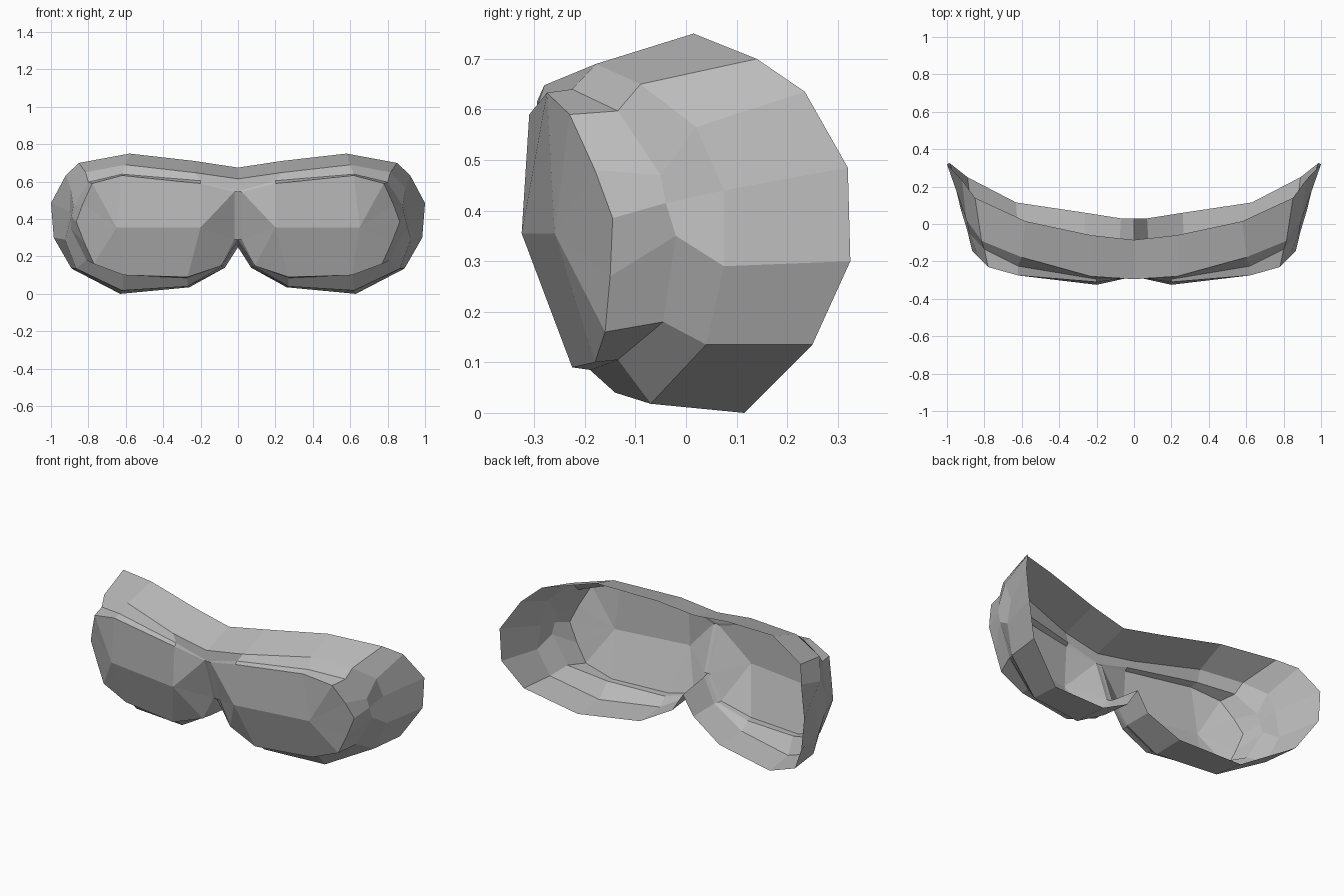
import bpy
import bmesh

# Remove the default cube
cube = bpy.data.objects.get("Cube")
if cube:
    bpy.data.objects.remove(cube, do_unlink=True)

grey = bpy.data.materials.new("plain grey")
grey.use_nodes = True
colour = (.5, .5, .5, 1)
grey.diffuse_color = colour
grey.node_tree.nodes["Principled BSDF"].inputs["Base Color"].default_value = colour

# Half outlines, running from the top centre, round the temple, to the nose
back_rim = [(0, -.085, .675), (.23, -.06, .71), (.58, .015, .75), (.85, .14, .7),
            (.92, .235, .635), (1, .32, .485), (.985, .325, .3), (.89, .25, .135),
            (.63, .115, 0), (.26, .06, .035), (.07, .03, .14), (0, .03, .25)]
frame_edge = [(0, -.295, .615), (.23, -.28, .648), (.6, -.178, .69), (.815, -.09, .65),
              (.895, .02, .565), (.9, .075, .44), (.925, .075, .29), (.865, .04, .135),
              (.62, -.07, .018), (.27, -.14, .04), (.08, -.15, .15), (0, -.17, .28)]
ledge = [(0, -.29, .55), (.2, -.295, .605), (.62, -.225, .64), (.8, -.135, .597),
         (.88, -.05, .47), (.89, -.04, .415), (.895, -.02, .35), (.81, -.045, .18),
         (.61, -.135, .105), (.27, -.19, .085), (.09, -.17, .15), (0, -.2, .29)]
lens_edge = [(.02, -.285, .545), (.2, -.31, .59), (.62, -.275, .633), (.78, -.23, .59),
             (.83, -.18, .48), (.865, -.145, .385), (.82, -.15, .27), (.77, -.16, .16),
             (.61, -.18, .1), (.27, -.225, .09), (.09, -.2, .15), (.02, -.2, .29)]
inner_bulge = (.2, -.325, .355)
outer_bulge = (.65, -.26, .355)


def band(front, back):
    """Faces joining a front outline to the outline behind it."""
    return [(front[i], front[i + 1], back[i + 1], back[i])
            for i in range(len(front) - 1)]


def make_part(name, faces):
    """Build one half from its faces and mirror it across the nose."""
    bm = bmesh.new()
    for corners in faces:
        bm.faces.new([bm.verts.new(c) for c in corners])
    bmesh.ops.remove_doubles(bm, verts=bm.verts, dist=.0005)
    mesh = bpy.data.meshes.new(name)
    bm.to_mesh(mesh)
    bm.free()
    mesh.materials.append(grey)
    part = bpy.data.objects.new(name, mesh)
    bpy.context.collection.objects.link(part)
    mirror = part.modifiers.new("left and right", "MIRROR")
    mirror.use_axis[0] = True
    mirror.use_clip = True
    return part


# Face skirt, open at the back
make_part("face_skirt", band(frame_edge, back_rim))

# Frame front and the small ledge round each lens, with the nose bridge
bridge = (ledge[0], ledge[-1], lens_edge[-1], lens_edge[0])
make_part("frame", band(ledge, frame_edge))
make_part("lens_ledge", band(lens_edge, ledge) + [bridge])

# Faceted lenses: fans round the two bulge points, joined by two broad facets
top, bottom = lens_edge[1:3], lens_edge[8:10]
lens = [(top[1], top[0], inner_bulge, outer_bulge),
        (bottom[1], bottom[0], outer_bulge, inner_bulge),
        (lens_edge[0], lens_edge[-1], inner_bulge)]
for i in range(len(lens_edge) - 1):
    if lens_edge[i] not in (top[0], bottom[0]):
        hub = outer_bulge if top[1][0] <= lens_edge[i][0] or i == 7 else inner_bulge
        lens.append((lens_edge[i + 1], lens_edge[i], hub))
make_part("lens", lens)
